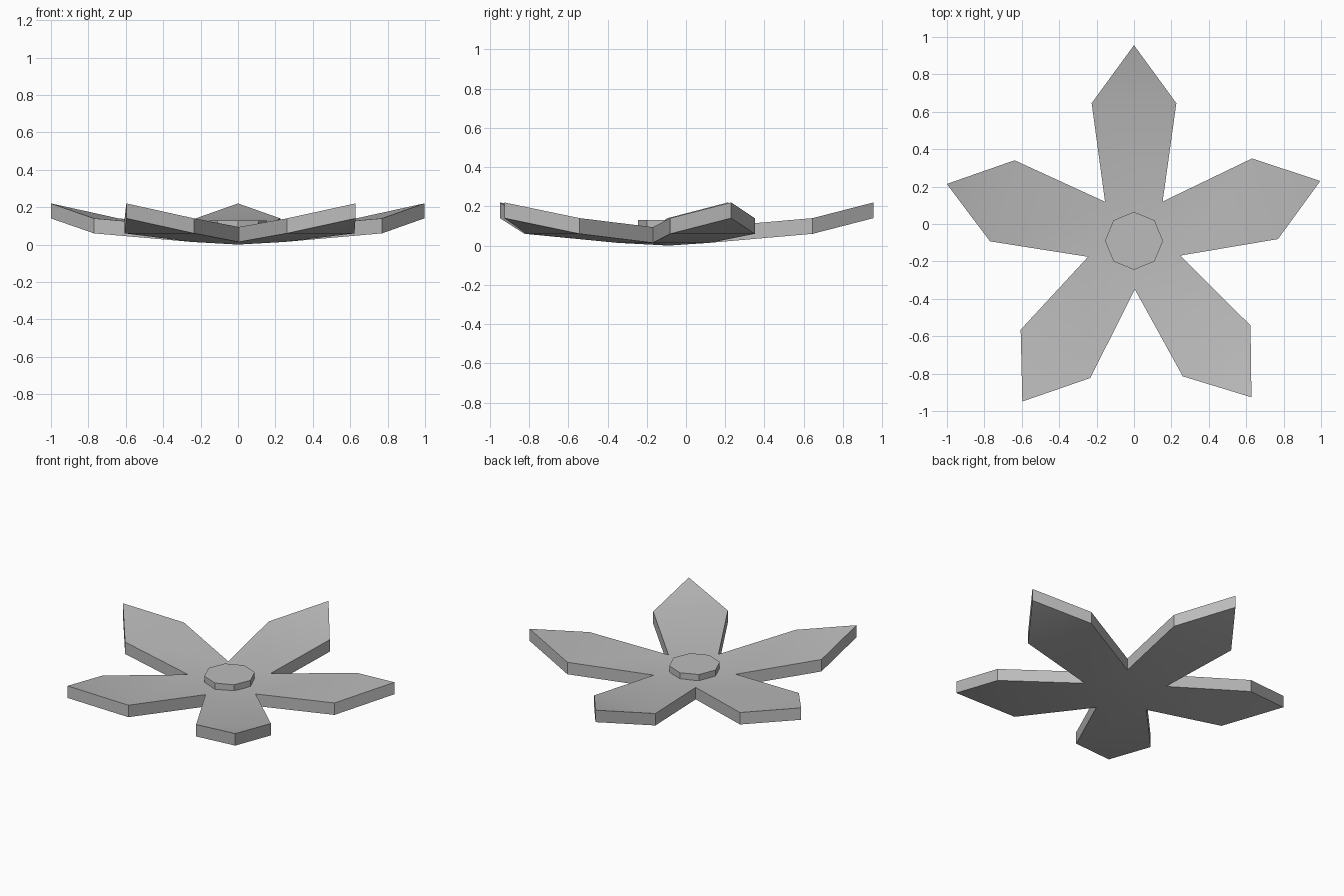
import bpy
import bmesh
from math import sin, cos, radians
from mathutils import Vector

cube = bpy.data.objects.get("Cube")
if cube:
    bpy.data.objects.remove(cube)

CENTRE = Vector((0, -0.09, 0))
PETAL_ANGLES = [90, 163.1, 235.2, 306.9, 377.8]
THICKNESS = 0.08

grey = bpy.data.materials.new("plain_grey")
grey.use_nodes = True
colour = (0.5, 0.5, 0.5, 1)
grey.diffuse_color = colour
grey.node_tree.nodes["Principled BSDF"].inputs["Base Color"].default_value = colour


def polar(radius, angle, z):
    a = radians(angle)
    return CENTRE + Vector((radius * cos(a), radius * sin(a), z))


def finish(name, bm):
    bmesh.ops.recalc_face_normals(bm, faces=bm.faces)
    mesh = bpy.data.meshes.new(name)
    bm.to_mesh(mesh)
    bm.free()
    mesh.materials.append(grey)
    obj = bpy.data.objects.new(name, mesh)
    bpy.context.collection.objects.link(obj)
    bpy.ops.object.select_all(action='DESELECT')
    obj.select_set(True)
    bpy.context.view_layer.objects.active = obj
    bpy.ops.object.shade_smooth_by_angle(angle=radians(30))
    return obj


# Upturned star of five pointed petals, drawn as a sheet and then thickened
bm = bmesh.new()
middle = bm.verts.new(polar(0, 0, 0.0))
count = len(PETAL_ANGLES)
notches = []
for i, angle in enumerate(PETAL_ANGLES):
    following = PETAL_ANGLES[(i + 1) % count] + (360 if i == count - 1 else 0)
    # The last petal's angle has already passed a full turn
    notches.append(bm.verts.new(polar(0.26, (angle + following) / 2, 0.014)))
for i, angle in enumerate(PETAL_ANGLES):
    right, left = notches[i - 1], notches[i]
    shoulder_r = bm.verts.new(polar(0.77, angle - 17.1, 0.06))
    shoulder_l = bm.verts.new(polar(0.77, angle + 17.1, 0.06))
    tip = bm.verts.new(polar(1.046, angle, 0.14))
    bm.faces.new((middle, right, left))
    bm.faces.new((right, shoulder_r, shoulder_l, left))
    bm.faces.new((shoulder_r, tip, shoulder_l))
sheet = bmesh.ops.extrude_face_region(bm, geom=bm.faces[:], use_keep_orig=True)
top = [g for g in sheet["geom"] if isinstance(g, bmesh.types.BMVert)]
bmesh.ops.translate(bm, verts=top, vec=(0, 0, THICKNESS))
finish("petals", bm)

# Eight-sided button in the middle
bm = bmesh.new()
rim = [bm.verts.new(polar(0.155, 45 * i, 0.05)) for i in range(8)]
base = bm.faces.new(rim)
button = bmesh.ops.extrude_face_region(bm, geom=[base], use_keep_orig=True)
top = [g for g in button["geom"] if isinstance(g, bmesh.types.BMVert)]
bmesh.ops.translate(bm, verts=top, vec=(0, 0, 0.08))
finish("centre_button", bm)
